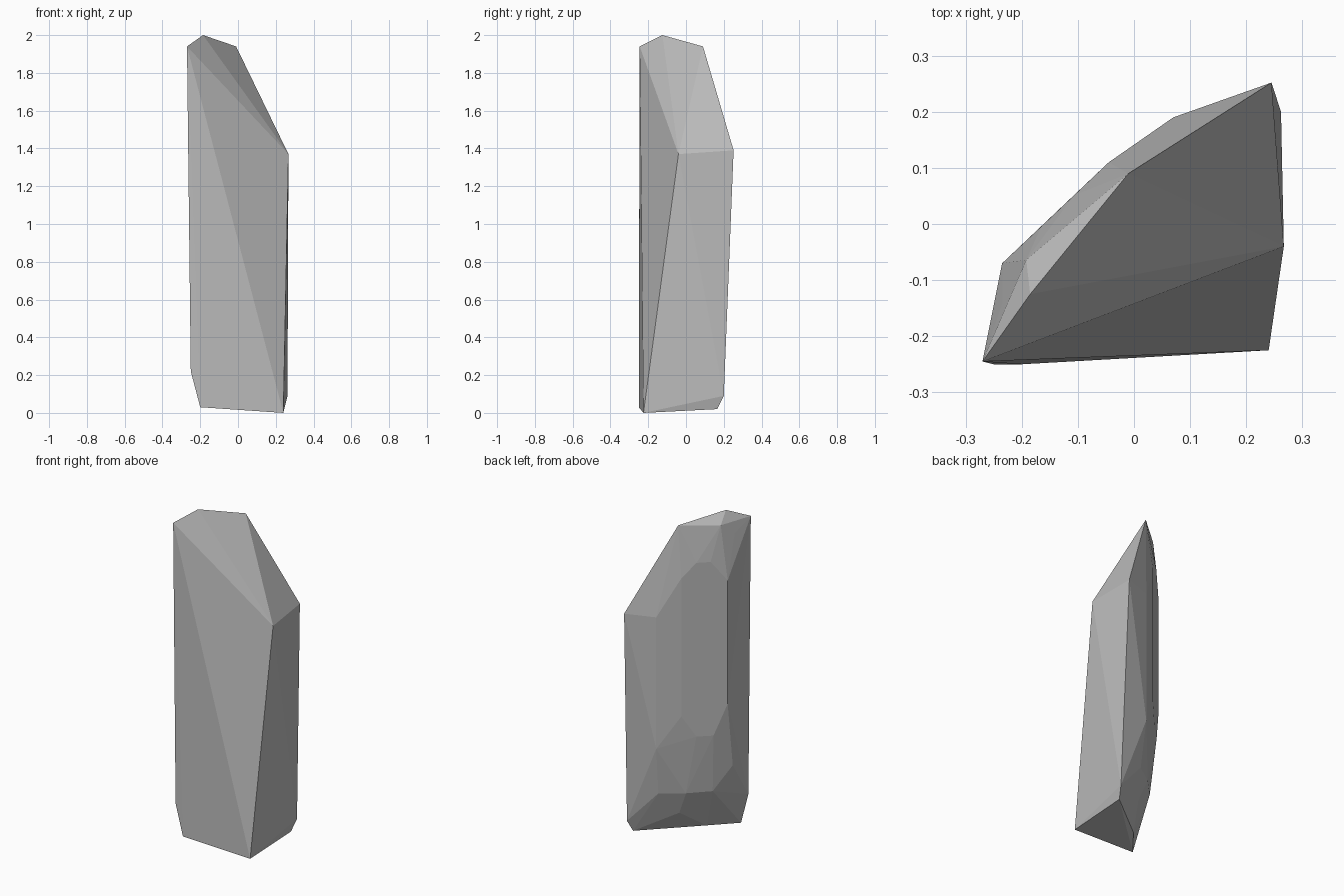
import bpy
import bmesh

default_cube = bpy.data.objects.get("Cube")
if default_cube:
    bpy.data.objects.remove(default_cube, do_unlink=True)

# Plain stone colour
stone = bpy.data.materials.new("stone_grey")
stone.use_nodes = True
grey = (0.5, 0.5, 0.5, 1.0)
stone.diffuse_color = grey
stone.node_tree.nodes["Principled BSDF"].inputs["Base Color"].default_value = grey

# Corners of the sharp, broken front
crown = [(-.27, -.245, 1.94), (-.185, -.125, 2), (-.01, .09, 1.94)]
shoulder = [(.245, .252, 1.39), (.267, -.04, 1.37)]
foot = [(.24, -.225, 0), (-.2, -.25, .03), (-.25, -.25, .22),
        (.262, .2, .09), (.245, .165, .02), (-.075, -.094, .04)]

# Upright edges of the rounded back: x, y, bottom, top
columns = [(-.235, -.07, .84, 1.6), (-.045, .11, .78, 1.63),
           (.07, .19, .58, 1.39), (-.107, .051, .65, 1.72)]
back = [(x, y, z) for x, y, low, high in columns for z in (low, high)]

# Worn facets above and below the upright edges
upper_wear = [(-.165, -.004, 1.72), (-.192, -.064, 1.93), (-.234, -.14, 1.865)]
lower_wear = [(-.177, -.015, .65), (-.231, -.125, .44), (.08, .154, .29),
              (-.045, .065, .29), (-.151, -.044, .29), (.161, .177, .23),
              (.01, .05, .15)]


def faceted_stone(name, corners, material):
    """Wrap the corners in a tight, flat-faced shell."""
    bm = bmesh.new()
    for corner in corners:
        bm.verts.new(corner)
    hull = bmesh.ops.convex_hull(bm, input=bm.verts[:])
    spare = [g for g in hull["geom_interior"] if isinstance(g, bmesh.types.BMVert)]
    bmesh.ops.delete(bm, geom=spare, context="VERTS")
    bmesh.ops.recalc_face_normals(bm, faces=bm.faces[:])
    mesh = bpy.data.meshes.new(name)
    bm.to_mesh(mesh)
    bm.free()
    mesh.materials.append(material)
    shard = bpy.data.objects.new(name, mesh)
    bpy.context.collection.objects.link(shard)
    return shard


faceted_stone("stone_shard", crown + shoulder + foot + back + upper_wear + lower_wear, stone)
